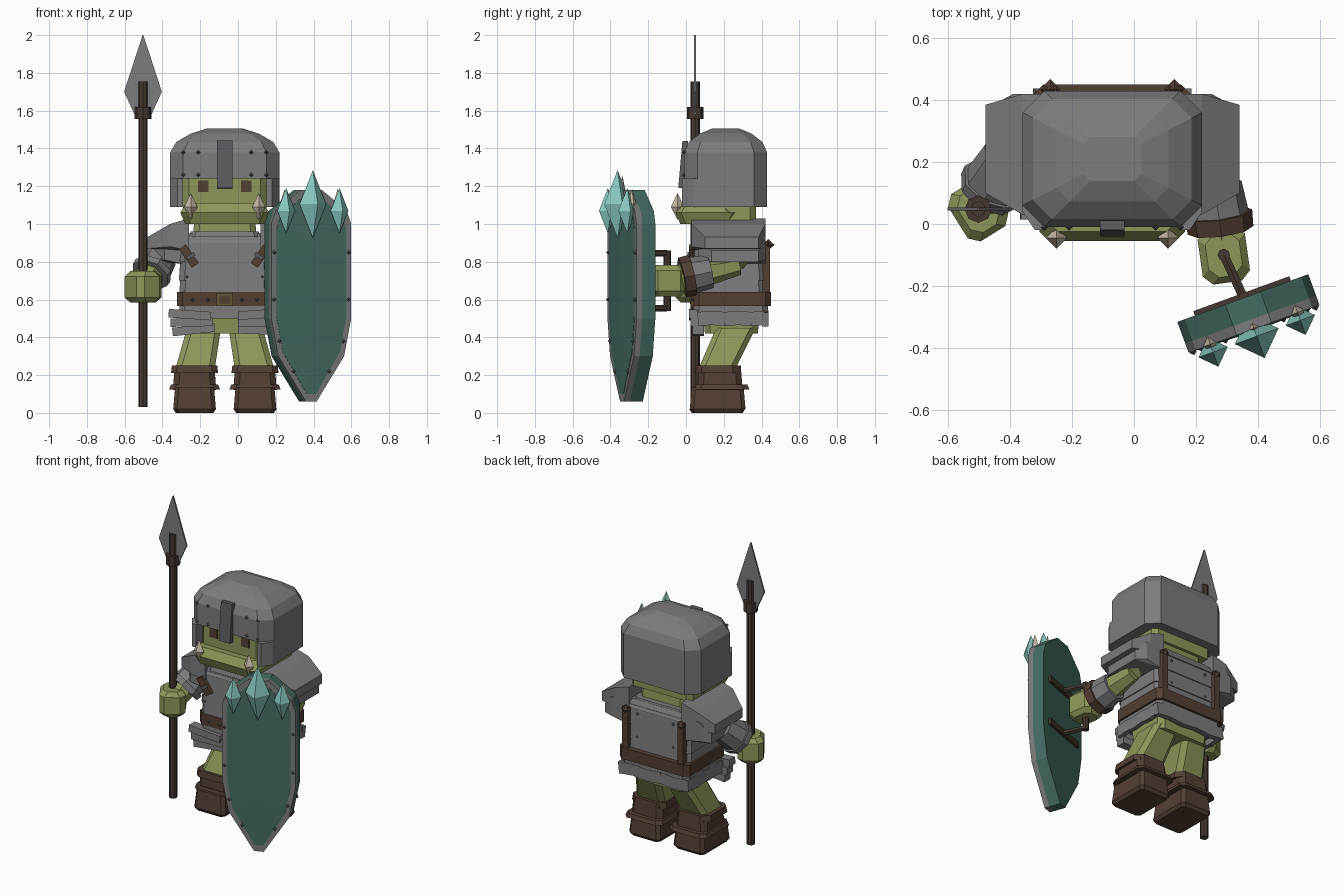
import bpy, bmesh, math
from mathutils import Vector, Matrix

if "Cube" in bpy.data.objects:
    bpy.data.objects.remove(bpy.data.objects["Cube"])

CX = -.07  # body centre line
SIDES = (-1, 1)


def material(name, *rgb):
    mat = bpy.data.materials.new(name)
    mat.use_nodes = True
    mat.diffuse_color = (*rgb, 1)
    mat.node_tree.nodes["Principled BSDF"].inputs["Base Color"].default_value = (*rgb, 1)
    return mat


SKIN = material("green_skin", .27, .31, .1)
STEEL = material("steel", .2, .2, .21)
DARK = material("dark_steel", .11, .11, .12)
LEATHER = material("leather", .085, .05, .034)
WOOD = material("dark_wood", .06, .04, .03)
BONE = material("bone", .6, .52, .4)
CRYSTAL = material("crystal", .25, .6, .54)
TEAL = material("shield_teal", .06, .15, .13)
BRASS = material("brass", .13, .1, .04)


def turn(degrees, axis):
    return Matrix.Rotation(math.radians(degrees), 4, axis)


def finish(name, bm, mat, matrix):
    bmesh.ops.recalc_face_normals(bm, faces=bm.faces)
    bm.transform(matrix)
    mesh = bpy.data.meshes.new(name)
    bm.to_mesh(mesh)
    bm.free()
    mesh.materials.append(mat)
    bpy.context.collection.objects.link(bpy.data.objects.new(name, mesh))


def hull(name, points, mat, matrix=Matrix()):
    bm = bmesh.new()
    for point in points:
        bm.verts.new(point)
    bmesh.ops.convex_hull(bm, input=bm.verts)
    loose = [vert for vert in bm.verts if not vert.link_faces]
    bmesh.ops.delete(bm, geom=loose, context="VERTS")
    bmesh.ops.dissolve_limit(bm, angle_limit=.01, verts=bm.verts, edges=bm.edges)
    finish(name, bm, mat, matrix)


def ring(z, half, front, back, cut=.03, x=CX):
    """Rectangle with cut corners at height z."""
    corners = ((half, front + cut), (half - cut, front), (half, back - cut), (half - cut, back))
    return [(x + side * dx, y, z) for side in SIDES for dx, y in corners]


def block(name, mat, low, high, half, front=.04, back=.42, taper=.01, cut=.03, x=CX):
    """Eight-sided block that narrows by the taper towards its top."""
    top = ring(high, half - taper, front + taper, back - taper, cut, x)
    hull(name, ring(low, half, front, back, cut, x) + top, mat)


def box(name, centre, size, mat, rotation=Matrix(), base=Matrix()):
    wide, deep, tall = Vector(size) / 2
    points = [(x * wide, y * deep, z * tall) for x in SIDES for y in SIDES for z in SIDES]
    hull(name, points, mat, base @ Matrix.Translation(centre) @ rotation)


def rod(name, start, end, radius, end_radius, mat, sides=8):
    start, end = Vector(start), Vector(end)
    along = end - start
    bm = bmesh.new()
    bmesh.ops.create_cone(bm, cap_ends=True, segments=sides, radius1=radius,
                          radius2=end_radius, depth=along.length)
    aim = along.to_track_quat("Z", "Y").to_matrix().to_4x4()
    finish(name, bm, mat, Matrix.Translation((start + end) / 2) @ aim)


def gem(name, centre, radius, up, down, mat, base=Matrix()):
    points = [(0, 0, up), (0, 0, -down)]
    for side in SIDES:
        points += [(side * radius, 0, 0), (0, side * radius, 0)]
    hull(name, points, mat, base @ Matrix.Translation(centre))


def stud(name, centre, base=Matrix()):
    gem(name, centre, .012, .012, .012, DARK, base)


def slab(name, outline, place, near, far, mat, matrix=Matrix()):
    """Extrude a flat outline between two depths."""
    bm = bmesh.new()
    face = bm.faces.new([bm.verts.new(place(u, v, near)) for u, v in outline])
    grown = bmesh.ops.extrude_face_region(bm, geom=[face], use_keep_orig=True)["geom"]
    shift = Vector(place(0, 0, far)) - Vector(place(0, 0, near))
    verts = [item for item in grown if isinstance(item, bmesh.types.BMVert)]
    bmesh.ops.translate(bm, verts=verts, vec=shift)
    finish(name, bm, mat, matrix)


def mirrored(half):
    return half + [(-u, v) for u, v in reversed(half)]


# Head and jaw
block("head", SKIN, 1.02, 1.26, half=.22, front=.015, back=.37, taper=0)
block("jaw", SKIN, 1, 1.06, half=.21, front=-.03, back=.25, taper=-.025)
block("upper_lip", SKIN, 1.06, 1.11, half=.235, front=-.055, back=.25, taper=.03)
block("neck", SKIN, .92, 1.03, half=.17, front=.08, back=.36)
for side in SIDES:
    gem("tusk", (CX + side * .18, -.045, 1.09), .035, .075, .07, BONE)
    box("eye", (CX + side * .114, .013, 1.2), (.055, .009, .06), LEATHER)

# Helmet: dome, wrap-around wall and nose guard
dome = []
for step in range(6):
    angle = step * math.pi / 12
    size = min(1, 1.25 * math.cos(angle))
    deep = .22 * size
    dome += ring(1.24 + .275 * math.sin(angle), .29 * size, .21 - deep, .21 + deep, .07 * size)
hull("helmet_dome", dome, STEEL)
wall = [(.22, .35), (.22, -.02), (.25, -.02), (.29, .04), (.29, .36), (.22, .43)]
slab("helmet_wall", mirrored(wall), lambda x, y, z: (CX + x, y, z), 1.09, 1.24, STEEL)
box("nose_guard", (CX, -.015, 1.315), (.08, .03, .25), DARK, turn(-5, "X"))
for side in SIDES:
    for across in (.14, .22):
        for z in (1.26, 1.38):
            stud("helmet_rivet", (CX + side * across, -.01, z))

# Torso of overlapping plates
for low in (.6, .7, .8):
    block("torso_plate", STEEL, low, low + .12, half=.243, taper=.008)
block("chest_top", STEEL, .9, .95, half=.235, taper=.025)
block("collar", STEEL, .93, .96, half=.19, back=.4)
block("belt", LEATHER, .565, .64, half=.253, back=.45, taper=0)
box("buckle_frame", (CX, .036, .6), (.085, .02, .07), BRASS)
box("buckle_centre", (CX, .025, .6), (.055, .008, .045), LEATHER)
for side in SIDES:
    tilt = turn(side * 35, "Y")
    box("front_strap", (CX + side * .19, .03, .83), (.045, .03, .12), LEATHER, tilt)
    box("strap_buckle", (CX + side * .18, .013, .83), (.05, .012, .02), DARK, tilt)
    box("back_strap", (CX + side * .2, .425, .76), (.04, .04, .29), LEATHER)
    gem("strap_knot", (CX + side * .2, .435, .89), .033, .03, .03, LEATHER)
    for z in (.72, .87):
        stud("front_rivet", (CX + side * .2, .045, z))
        stud("back_rivet", (CX + side * .13, .415, z))
    for across in (.09, .17):
        stud("belt_stud", (CX + side * across, .038, .6))

# Skirt armour with uneven plates
block("skirt", STEEL, .5, .57, half=.24, back=.435, taper=0)
for i in range(-2, 3):
    sway = 6 * (-1) ** i
    box("back_skirt_plate", (CX + i * .1, .42, .5), (.105, .035, .075), STEEL, turn(sway, "Y"))
    for side in SIDES:
        box("side_skirt_plate", (CX + side * .235, .24 + i * .07, .5), (.03, .075, .075), STEEL, turn(sway, "X"))
for i in range(3):
    y, z = .045 + i * .01, .52 - i * .04
    box("right_hip_plate", (-.255 + i * .01, y, z), (.225, .06, .045), STEEL, turn(4 - i * 5, "Y"))
    box("left_hip_plate", (.08, y, z), (.16, .06, .045), STEEL, turn(i * 3 - 4, "Y"))
block("hips", SKIN, .42, .52, half=.18, front=.1, back=.38, taper=-.01)

for side in SIDES:
    # Legs and boots
    foot = CX + side * .16
    thigh = ring(.45, .09, .16, .37, x=CX + side * .11)
    hull("leg", thigh + ring(.22, .105, .06, .255, x=foot), SKIN)
    block("boot_shaft", LEATHER, .12, .25, half=.115, front=.06, back=.3, x=foot)
    block("boot_top_band", LEATHER, .21, .25, half=.125, front=.05, back=.28, taper=.005, x=foot)
    block("boot_ankle_band", LEATHER, .125, .15, half=.135, front=.045, back=.335, x=foot)
    block("boot_foot", LEATHER, .02, .135, half=.113, front=.02, back=.315, cut=.02, x=foot)
    block("boot_sole", LEATHER, 0, .02, half=.1, front=.03, back=.3, taper=-.013, cut=.02, x=foot)

    # Shoulder pads in two layers, sloping outwards
    for name, inner, outer, drop in (("shoulder_pad", .19, .41, 0), ("shoulder_lower_plate", .22, .385, .07)):
        points = []
        for across, inset, low, high in ((inner, 0, .86, 1.03), (inner + .1, 0, .88, 1), (outer, .07, .87, .93)):
            points += [(CX + side * across, y, z - drop)
                       for y in (.03 + inset + drop / 2, .42 - inset / 2) for z in (low, high)]
        hull(name, points, STEEL)


def arm(label, shoulder, elbow, hand, start, end, twist, band):
    shoulder, elbow, hand = map(Vector, (shoulder, elbow, hand))
    at = lambda part: elbow.lerp(hand, part)
    rod(label + "_upper_arm", shoulder, elbow, .075, .05, SKIN, 6)
    rod(label + "_forearm", elbow, at(end), .05, .085, SKIN, 6)
    rod(label + "_bracer", at(start), at(end), .088, .1, STEEL)
    rod(label + "_bracer_band", at(end - .05), at(end + .09), .11, .107, band)
    rod(label + "_wrist", at(end), at(.95), .075, .07, SKIN)
    fist = []
    for level in SIDES:
        fist += ring(level * .083, .055, -.07, .07, x=0) + ring(level * .055, .077, -.09, .09, x=0)
    hull(label + "_hand", fist, SKIN, Matrix.Translation(hand) @ turn(twist, "Z"))


GRIP = Vector((.29, -.1, .7))
SPEAR = Vector((-.503, .048, 0))
arm("right", (-.28, .25, .88), (-.4, .22, .84), (-.503, .045, .667), .05, .55, 32, STEEL)
arm("left", (.19, .25, .87), (.24, .28, .78), GRIP, .4, .7, 8, LEATHER)

# Spear
lift = lambda z: SPEAR + Vector((0, 0, z))
rod("spear_shaft", lift(.03), lift(1.755), .025, .025, WOOD)
rod("spear_collar", lift(1.555), lift(1.62), .044, .044, WOOD)
blade = mirrored([(.045, 1.58), (.1, 1.7), (.002, 2)])
slab("spear_blade", blade, lambda u, v, depth: SPEAR + Vector((u, depth, v)), -.005, .005, STEEL)

# Shield, built in its own frame with its face towards local -y
SHIELD = Matrix.Translation((.37, -.29, 0)) @ turn(20, "Z")
upright = lambda u, v, depth: (u, depth, v)
outline = mirrored([(.06, 1.18), (.2, 1.07), (.225, 1), (.225, .5), (.185, .3), (.03, .06)])
inner = [(u * .87, .63 + (v - .63) * .93) for u, v in outline]
slab("shield_body", outline, upright, -.02, .054, TEAL, SHIELD)
slab("shield_rim", outline, upright, -.052, -.02, STEEL, SHIELD)
face = [(u, depth, v) for u, v in inner for depth in (-.05, -.054)]
hull("shield_face", face + [(0, -.06, .9), (0, -.06, .4)], TEAL, SHIELD)
for side in SIDES:
    for u, v in ((.21, .85), (.21, .6), (.18, .38), (.1, .22)):
        stud("shield_rivet", (side * u, -.054, v), SHIELD)

# Crystals and bone spikes along the top edge
for u, size in ((-.15, 1), (0, 1.5), (.15, 1)):
    z = 1 + .07 * size
    gem("shield_crystal", (u, -.077, z), .05 * size, .12 * size, .12 * size, CRYSTAL, SHIELD)
    gem("shield_spike", (u, -.05, z + .04), .025, .075 * size, .06, BONE, SHIELD)

# Shield grip
reach = Vector((.06, -.13, 0))
for level in SIDES:
    end = GRIP + Vector((0, 0, level * .145))
    box("grip_bar", (0, .06, end.z), (.33, .018, .04), WOOD, base=SHIELD)
    rod("grip_arm", end, end + reach, .017, .017, WOOD, 6)
    rod("grip_handle", GRIP, end + Vector((0, 0, level * .015)), .02, .02, WOOD)
